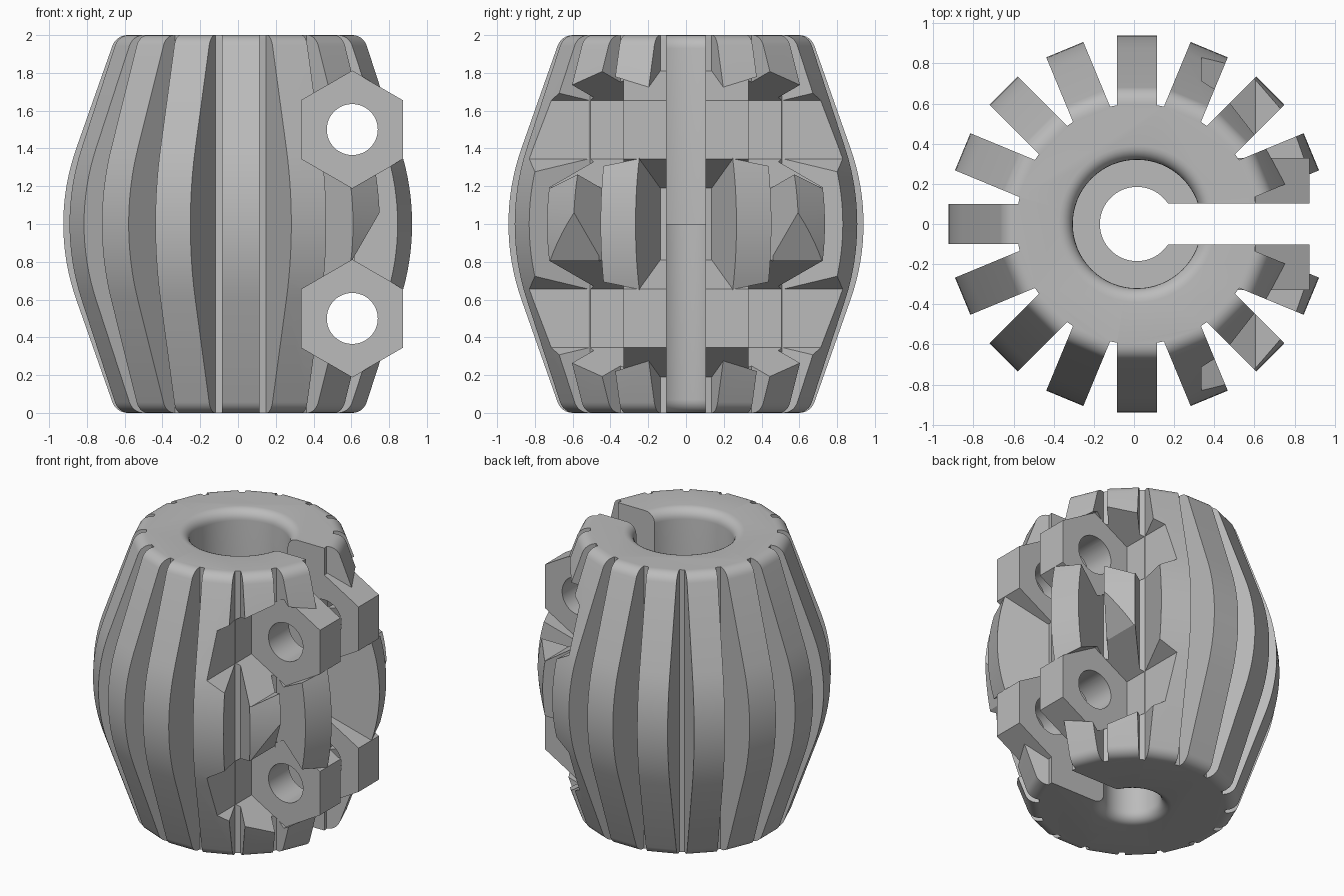
import bpy, bmesh
from math import sin, cos, pi, radians, sqrt
from mathutils import Vector, Matrix

cube = bpy.data.objects.get("Cube")
if cube:
    bpy.data.objects.remove(cube, do_unlink=True)

AXIS_X, FINS, RADIUS, HEIGHT = 0.015, 16, 0.94, 2.0
STEP = 2 * pi / FINS

grey = bpy.data.materials.new("plain_grey")
grey.use_nodes = True
grey.diffuse_color = (0.5, 0.5, 0.5, 1)
grey.node_tree.nodes["Principled BSDF"].inputs["Base Color"].default_value = (0.5, 0.5, 0.5, 1)


def finish(name, bm):
    bmesh.ops.recalc_face_normals(bm, faces=bm.faces)
    mesh = bpy.data.meshes.new(name)
    bm.to_mesh(mesh)
    bm.free()
    mesh.materials.append(grey)
    obj = bpy.data.objects.new(name, mesh)
    bpy.context.collection.objects.link(obj)
    return obj


def prism(name, points, direction):
    """Extrude a closed outline along a direction."""
    bm = bmesh.new()
    face = bm.faces.new([bm.verts.new(p) for p in points])
    grown = bmesh.ops.extrude_face_region(bm, geom=[face])
    verts = [v for v in grown["geom"] if isinstance(v, bmesh.types.BMVert)]
    bmesh.ops.translate(bm, verts=verts, vec=direction)
    return finish(name, bm)


def lathe(name, profile, sides, turn=0.0, scale=1.0):
    """Turn (radius, height) points into a capped solid around the main axis."""
    bm = bmesh.new()
    rings = [[bm.verts.new((AXIS_X + r * scale * cos(turn + 2 * pi * i / sides),
                            r * scale * sin(turn + 2 * pi * i / sides), z))
              for i in range(sides)] for r, z in profile]
    for a, b in zip(rings, rings[1:]):
        for i in range(sides):
            j = (i + 1) % sides
            bm.faces.new((a[i], a[j], b[j], b[i]))
    bm.faces.new(rings[0])
    bm.faces.new(rings[-1])
    return finish(name, bm)


def combine(target, tool, operation):
    mod = target.modifiers.new(tool.name, "BOOLEAN")
    mod.operation, mod.object, mod.solver = operation, tool, "EXACT"
    bpy.context.view_layer.objects.active = target
    bpy.ops.object.modifier_apply(modifier=mod.name)
    bpy.data.objects.remove(tool, do_unlink=True)


def hexagon(z, y):
    return [(0.605 + 0.31 * sin(k * pi / 3), y, z + 0.31 * cos(k * pi / 3)) for k in range(6)]


# Barrel: curved middle, straight taper, rounded rim, one flat facet per fin
lean, bend, rim = radians(19.4), 1.2, 0.085
upper = [(RADIUS - bend * (1 - cos(a)), 1 + bend * sin(a))
         for a in (lean * i / 8 for i in range(9))]
r_end, z_end = upper[-1]
z_mid = HEIGHT - rim
z_tan = z_mid + rim * sin(lean)
r_tan = r_end - (z_tan - z_end) * sin(lean) / cos(lean)
r_mid = r_tan - rim * cos(lean)
for i in range(7):
    a = lean + (pi / 2 - lean) * i / 6
    upper.append((r_mid + rim * cos(a), z_mid + rim * sin(a)))
lower = [(r, HEIGHT - z) for r, z in reversed(upper[1:])]
body = lathe("finned_clamp_body", lower + upper, FINS, STEP / 2, 1 / cos(STEP / 2))

# Fins: star outline leaves parallel-sided ribs around a round core
star = []
for i in range(FINS):
    turn = Matrix.Rotation(i * STEP, 3, "Z")
    base = sqrt(0.6 ** 2 - 0.1 ** 2)
    for r, side in ((base, -0.1), (1.2, -0.1), (1.2, 0.1), (base, 0.1)):
        star.append(turn @ Vector((r, side, -0.1)) + Vector((AXIS_X, 0, 0)))
combine(body, prism("fin_outline", star, (0, 0, 2.2)), "INTERSECT")

# Hexagonal pockets through the outer fins, with a sloping relief above the lower ones
for side in (-1, 1):
    for z in (0.5, 1.5):
        combine(body, prism("hex_pocket", hexagon(z, side * 0.33), (0, side, 0)), "DIFFERENCE")
    y = side * 0.46
    wedge = [(0.605, y, 0.81), (1.1, y, 1.667), (1.1, y, 0.5)]
    combine(body, prism("relief_wedge", wedge, (0, side, 0)), "DIFFERENCE")

# Hexagonal clamp bosses
for z in (0.5, 1.5):
    combine(body, prism("hex_boss", hexagon(z, -0.33), (0, 0.66, 0)), "UNION")

# Stepped bore with rounded mouths
wide, narrow, lip = 0.32, 0.185, 0.07
arc = [(lip * (1 - cos(a)), lip * sin(a)) for a in (pi / 2 * i / 6 for i in range(7))]
bore = [(narrow + lip, -0.1)]
bore += [(narrow + dr, lip - dz) for dr, dz in reversed(arc)]
bore += [(narrow, 1), (wide, 1)]
bore += [(wide + dr, HEIGHT - lip + dz) for dr, dz in arc]
bore += [(wide + lip, HEIGHT + 0.1)]
combine(body, lathe("bore", bore, 64), "DIFFERENCE")

# Clamp slot on the right-hand side of the axis
slot = [(AXIS_X, -0.102, -0.2), (1.3, -0.102, -0.2), (1.3, 0.102, -0.2), (AXIS_X, 0.102, -0.2)]
combine(body, prism("slot", slot, (0, 0, 2.4)), "DIFFERENCE")

# Bolt holes through the bosses
for z in (0.5, 1.5):
    ring = [(0.605 + 0.135 * cos(2 * pi * k / 48), -1, z + 0.135 * sin(2 * pi * k / 48))
            for k in range(48)]
    combine(body, prism("bolt_hole", ring, (0, 2, 0)), "DIFFERENCE")

# Smooth the curves, keep the cut edges sharp
bpy.ops.object.select_all(action="DESELECT")
body.select_set(True)
bpy.context.view_layer.objects.active = body
bpy.ops.object.shade_smooth_by_angle(angle=radians(20))
